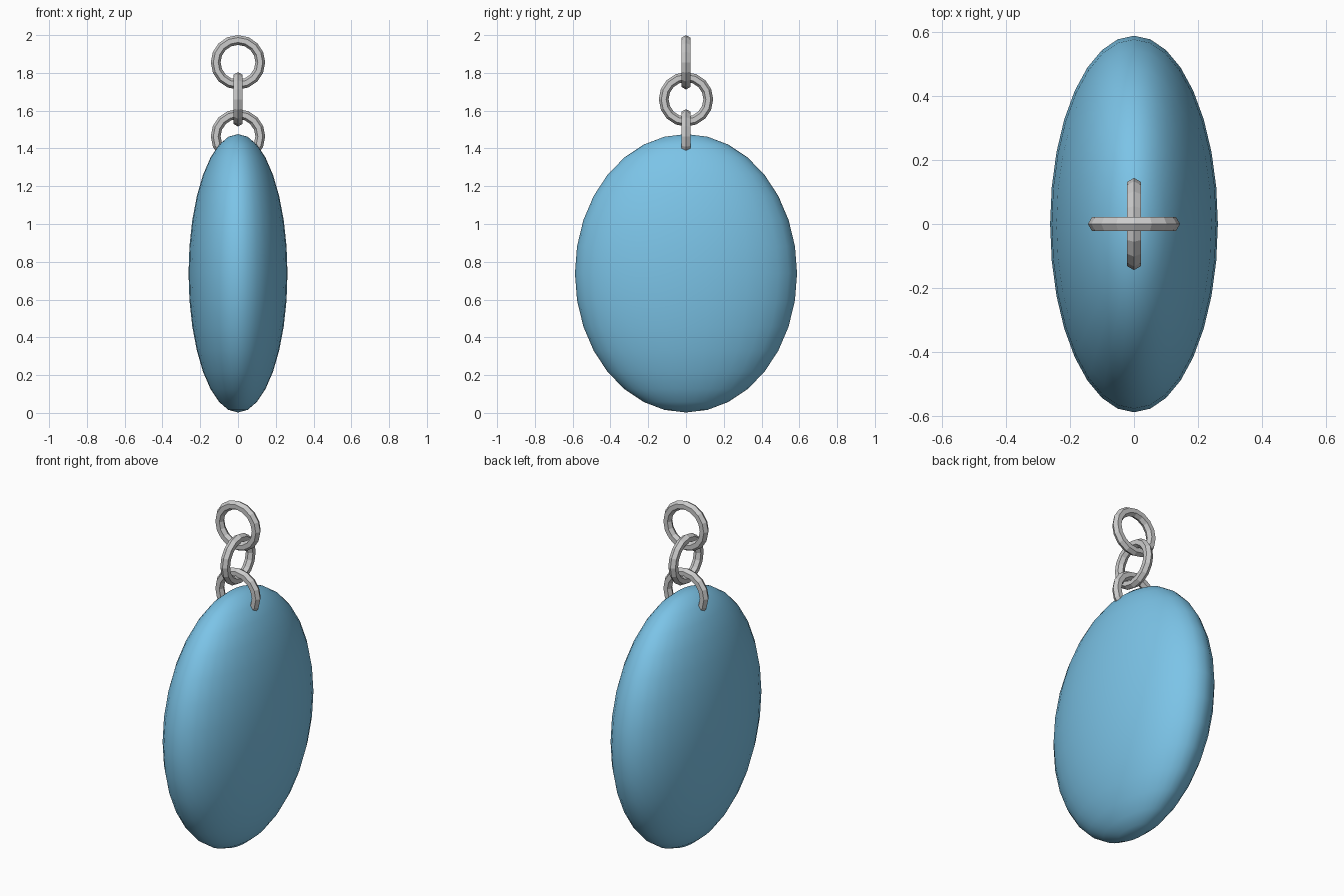
import bpy
from math import pi

if "Cube" in bpy.data.objects:
    bpy.data.objects.remove(bpy.data.objects["Cube"])


def chain_link(name, z, turn):
    # upright ring with hexagonal cross-section
    bpy.ops.mesh.primitive_torus_add(
        major_segments=16, minor_segments=6,
        major_radius=0.118, minor_radius=0.026,
        location=(0, 0, z), rotation=(pi / 2, 0, turn))
    bpy.context.object.name = name


# Flattened smooth pendant body
bpy.ops.mesh.primitive_uv_sphere_add(segments=32, ring_count=16, radius=1,
                                     location=(0, 0, 0.739))
body = bpy.context.object
body.name = "pendant_body"
body.scale = (0.262, 0.588, 0.737)
bpy.ops.object.transform_apply(location=False, rotation=False, scale=True)
bpy.ops.object.shade_smooth()
blue = bpy.data.materials.new("blue")
blue.diffuse_color = (0.2, 0.55, 0.8, 1)
blue.use_nodes = True
blue.node_tree.nodes["Principled BSDF"].inputs["Base Color"].default_value = blue.diffuse_color
body.data.materials.append(blue)

# Three interlocking links, alternately turned a quarter
for i, name in enumerate(("top_link", "middle_link", "bottom_link")):
    chain_link(name, 1.856 - 0.196 * i, pi / 2 if i == 1 else 0)
